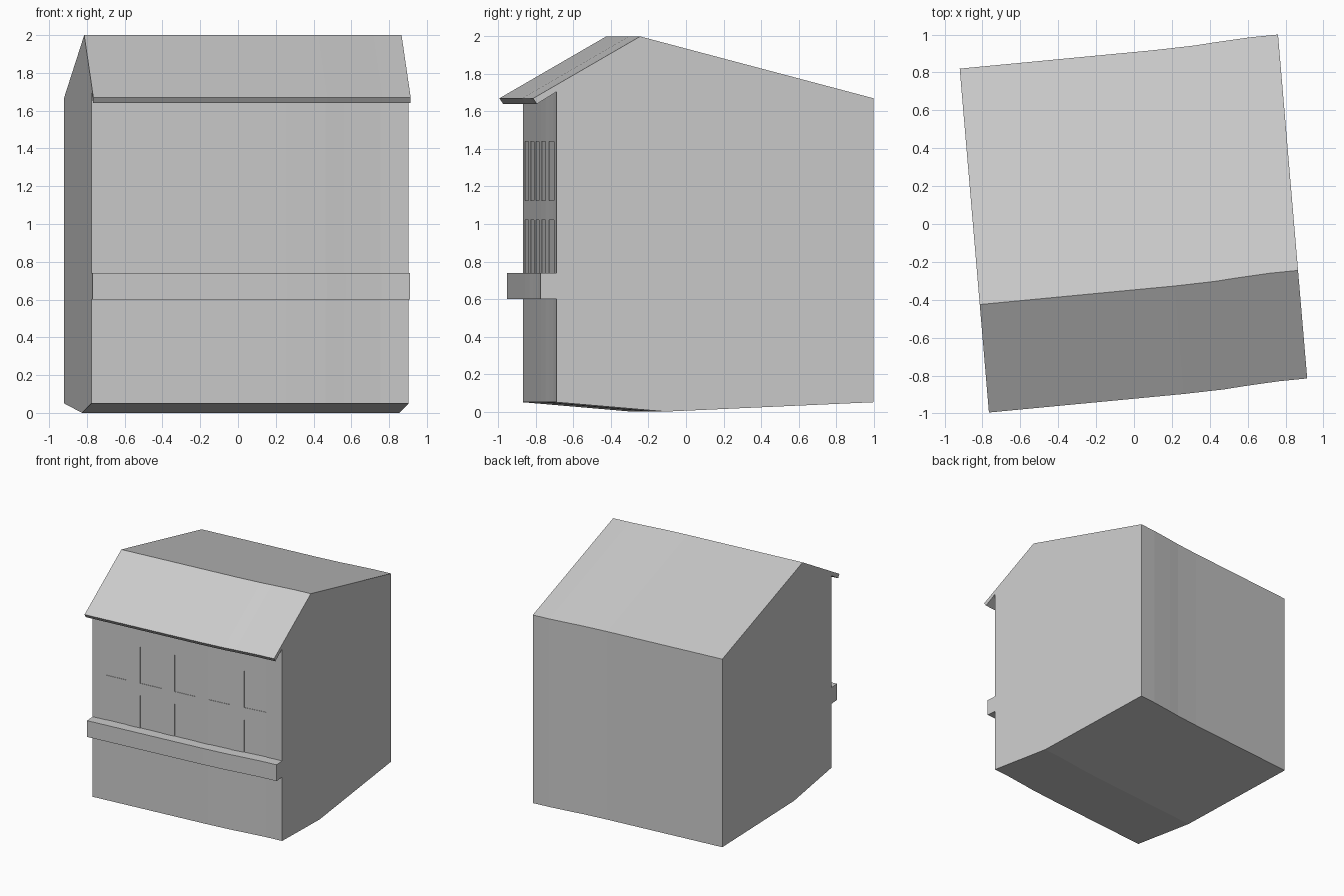
import bpy, bmesh

if "Cube" in bpy.data.objects:
    bpy.data.objects.remove(bpy.data.objects["Cube"])

# gently curved line the facade follows: (x offset, y offset)
PATH = [(0, 0), (1.03, .098), (1.24, .122), (1.34, .138), (1.53, .165), (1.68, .18)]
BACK_LEFT = (-0.92, 0.82)
SKEW = 0.085


def path_y(t):
    for (a, ya), (b, yb) in zip(PATH, PATH[1:]):
        if t <= b:
            return ya + (yb - ya) * (t - a) / (b - a)
    return PATH[-1][1]


def sweep(bm, profile, t0=0.0, t1=1.68):
    """Sweep a (depth from back, z) profile along the path from t0 to t1."""
    ts = [t0] + [p[0] for p in PATH if t0 < p[0] < t1] + [t1]
    rings = [[bm.verts.new((BACK_LEFT[0] + t + SKEW * d,
                            BACK_LEFT[1] + path_y(t) - d, z))
              for d, z in profile] for t in ts]
    n = len(profile)
    for a, b in zip(rings, rings[1:]):
        for i in range(n):
            j = (i + 1) % n
            bm.faces.new((a[i], a[j], b[j], b[i]))
    bm.faces.new(rings[0])
    bm.faces.new(rings[-1])


def make(name, parts):
    bm = bmesh.new()
    for part in parts:
        sweep(bm, *part)
    bmesh.ops.recalc_face_normals(bm, faces=bm.faces)
    me = bpy.data.meshes.new(name)
    bm.to_mesh(me)
    bm.free()
    ob = bpy.data.objects.new(name, me)
    bpy.context.collection.objects.link(ob)
    return ob


def box(d0, d1, z0, z1):
    return [(d0, z0), (d1, z0), (d1, z1), (d0, z1)]


# house body with gabled roof, overhanging eave and shallow keel underneath
body = make("building_body", [([
    (0, .05), (1.11, 0), (1.69, .05), (1.69, 1.705), (1.795, 1.64),
    (1.815, 1.67), (1.245, 2.0), (0, 1.67)],)])

# ledge across the front
make("front_ledge", [(box(1.65, 1.775, .60, .74),)])

# two rows of five very shallow window recesses
cuts = []
for z0, z1 in ((.70, 1.02), (1.125, 1.44)):
    for i in range(5):
        right = .308 + .307 * i
        cuts.append((box(1.686, 1.76, z0, z1), right - .19, right))
cutter = make("window_cutter", cuts)
cutter.hide_render = True

mod = body.modifiers.new("windows", 'BOOLEAN')
mod.operation = 'DIFFERENCE'
mod.solver = 'EXACT'
mod.object = cutter
bpy.context.view_layer.objects.active = body
bpy.ops.object.modifier_apply(modifier=mod.name)
bpy.data.objects.remove(cutter)
